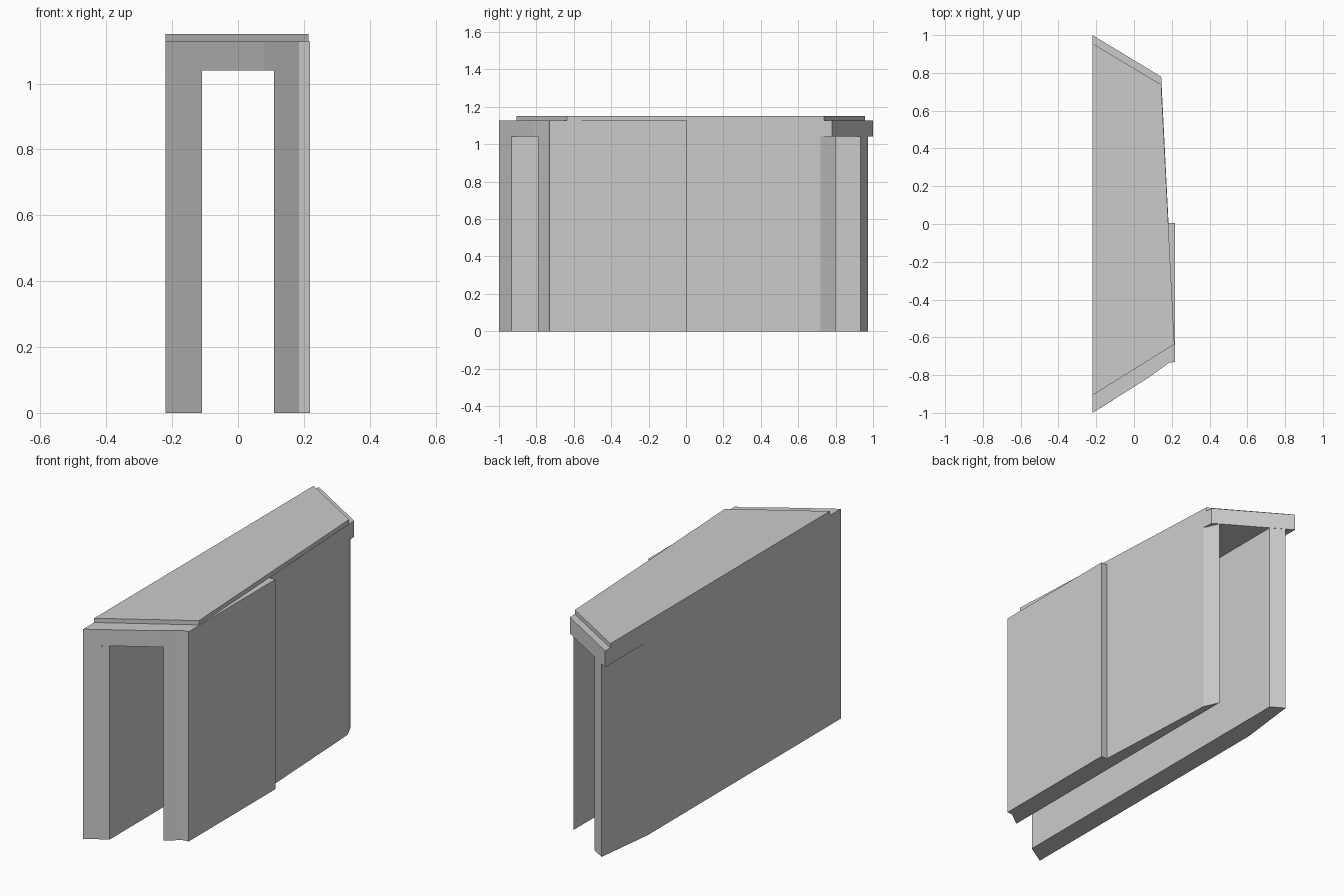
import bpy
import bmesh

if "Cube" in bpy.data.objects:
    bpy.data.objects.remove(bpy.data.objects["Cube"])


def prism(name, outline, z0, z1):
    """Extrude a plan outline (counter-clockwise) from z0 up to z1."""
    bm = bmesh.new()
    face = bm.faces.new([bm.verts.new((x, y, z0)) for x, y in outline])
    top = bmesh.ops.extrude_face_region(bm, geom=[face])
    verts = [v for v in top["geom"] if isinstance(v, bmesh.types.BMVert)]
    bmesh.ops.translate(bm, verts=verts, vec=(0, 0, z1 - z0))
    bmesh.ops.recalc_face_normals(bm, faces=bm.faces[:])
    mesh = bpy.data.meshes.new(name)
    bm.to_mesh(mesh)
    bm.free()
    obj = bpy.data.objects.new(name, mesh)
    bpy.context.collection.objects.link(obj)
    return obj


DOOR_TOP, ROOF, CAP_TOP = 1.04, 1.127, 1.15

# Left wall, outer face tapering in at the back
prism("left_wall", [(-0.22, -1), (-0.11, -0.932), (-0.11, 0.932),
                    (-0.18, 0.974), (-0.22, 0.64)], 0, DOOR_TOP)

# Right wall, outer face leaning in towards the back
prism("right_wall", [(0.11, -0.79), (0.185, -0.735), (0.183, 0),
                     (0.147, 0.72), (0.11, 0.80)], 0, DOOR_TOP)

# Ceiling slab joining both walls, with slanted ends
prism("lintel_slab", [(-0.22, -1), (0.08, -0.812), (0.185, -0.735),
                      (0.183, 0), (0.144, 0.78), (-0.22, 1)], DOOR_TOP, ROOF)

# Raised panel on the front half of the right side
prism("side_panel", [(0.183, -0.735), (0.218, -0.73), (0.218, 0.005),
                     (0.18, 0.005)], 0, ROOF)

# Thin roof cap set back from both ends
prism("roof_cap", [(-0.22, -0.907), (0.214, -0.637), (0.144, 0.738),
                   (-0.22, 0.956)], ROOF, CAP_TOP)
